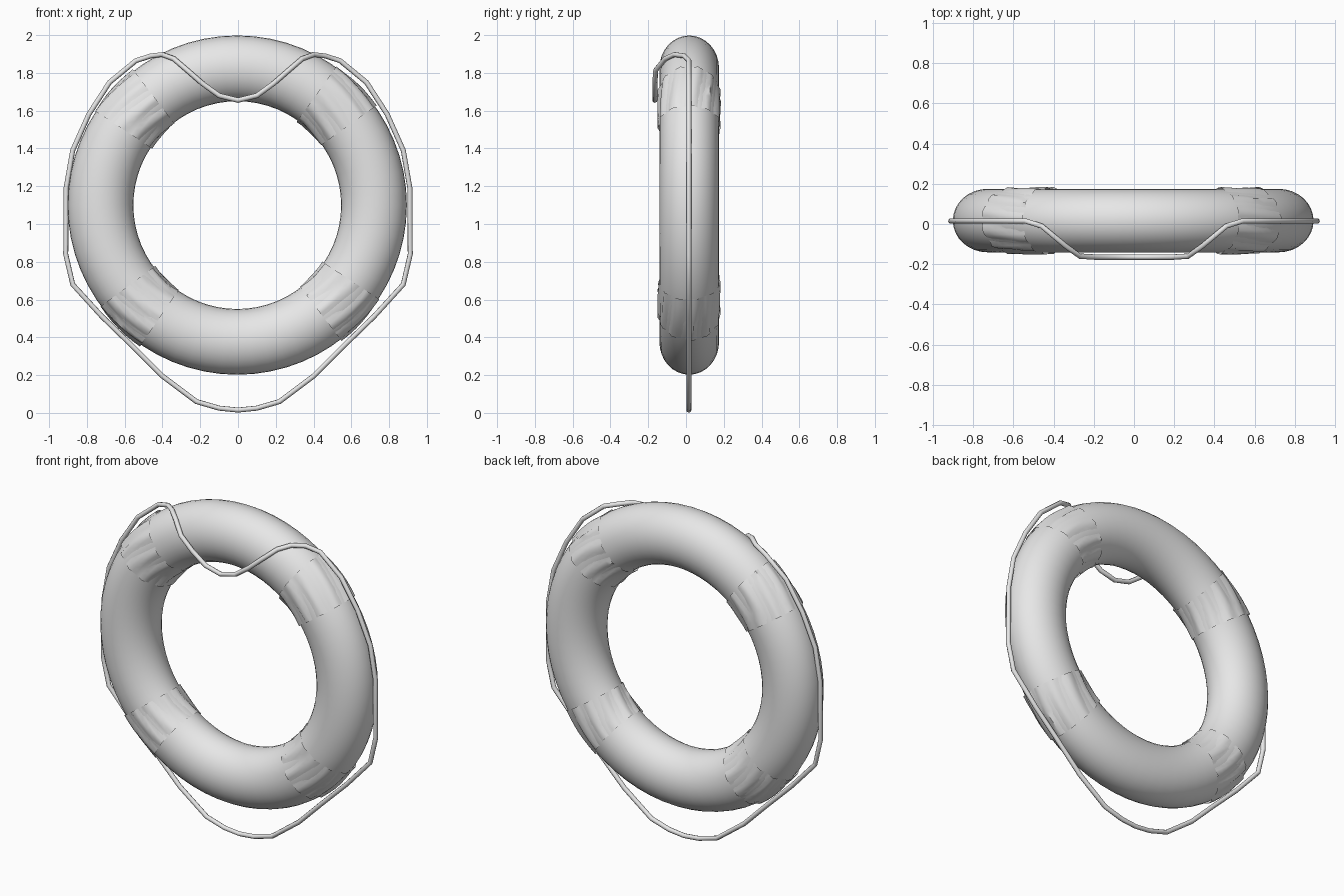
import bpy, bmesh, math, random
from mathutils import Vector

cube = bpy.data.objects.get("Cube")
if cube:
    bpy.data.objects.remove(cube, do_unlink=True)

random.seed(4)
CENTRE = Vector((-0.004, 0.017, 1.1))
MAJOR, RADIAL, DEPTH = 0.724, 0.174, 0.158

grey = bpy.data.materials.new("plain grey")
grey.use_nodes = True
grey.diffuse_color = (0.8, 0.8, 0.8, 1)
grey.node_tree.nodes["Principled BSDF"].inputs["Base Color"].default_value = (0.8, 0.8, 0.8, 1)


def ring_point(u, v, lift=0.0):
    """Point on the oval tube: u runs round the ring, v round the tube."""
    r = MAJOR + (RADIAL + lift) * math.cos(v)
    y = (DEPTH + lift) * math.sin(v)
    return CENTRE + Vector((r * math.cos(u), y, r * math.sin(u)))


def tube_surface(name, us, sides, lift, closed, angle):
    """Skin a stretch of the tube, lifted by lift(row, side)."""
    bm = bmesh.new()
    rows = [[bm.verts.new(ring_point(u, math.tau * j / sides, lift(i, j)))
             for j in range(sides)] for i, u in enumerate(us)]
    pairs = list(zip(rows, rows[1:]))
    if closed:
        pairs.append((rows[-1], rows[0]))
    for a, b in pairs:
        for j in range(sides):
            k = (j + 1) % sides
            bm.faces.new((a[j], a[k], b[k], b[j]))
    bmesh.ops.recalc_face_normals(bm, faces=bm.faces)
    # An open strip must face away from the core of the tube
    face = next(iter(bm.faces))
    mid = face.calc_center_median() - CENTRE
    core = Vector((mid.x, 0, mid.z)).normalized() * MAJOR
    if face.normal.dot(mid - core) < 0:
        bmesh.ops.reverse_faces(bm, faces=bm.faces)
    mesh = bpy.data.meshes.new(name)
    bm.to_mesh(mesh)
    bm.free()
    mesh.materials.append(grey)
    obj = bpy.data.objects.new(name, mesh)
    bpy.context.collection.objects.link(obj)
    smooth(obj, angle)
    return obj


def smooth(obj, angle):
    bpy.ops.object.select_all(action="DESELECT")
    obj.select_set(True)
    bpy.context.view_layer.objects.active = obj
    bpy.ops.object.shade_smooth_by_angle(angle=math.radians(angle))


# Buoyant ring
tube_surface("float_ring", [math.tau * i / 64 for i in range(64)], 32,
             lambda i, j: 0.0, True, 60)

# Four creased wraps, with folds that run across each band
wraps = {"upper_left_wrap": 45, "upper_right_wrap": 137,
         "lower_right_wrap": 226, "lower_left_wrap": 317}
ROWS, SIDES, HALF = 7, 44, 0.165
for name, degrees in wraps.items():
    mid = math.radians(degrees)
    us = [mid - HALF + 2 * HALF * i / (ROWS - 1) for i in range(ROWS)]
    phases = [random.uniform(-0.7, 0.7) for _ in range(SIDES)]
    slant = random.choice((-0.5, 0.5))

    def folds(i, j):
        across = i / (ROWS - 1) - 0.5
        wave = math.sin(math.tau * j / 4 + phases[j] + slant * 5 * across)
        return 0.004 + 0.007 * wave

    tube_surface(name, us, SIDES, folds, False, 50)

# Grab rope: one half is listed from top to bottom, the other is mirrored
FRONT, SIDE = -0.165, 0.015
half = [(0.10, FRONT, 1.68), (0.19, FRONT, 1.745), (0.27, -0.16, 1.815),
        (0.34, -0.11, 1.875), (0.40, -0.06, 1.897), (0.46, -0.01, 1.89),
        (0.54, SIDE, 1.865), (0.68, SIDE, 1.75), (0.79, SIDE, 1.58),
        (0.875, SIDE, 1.39), (0.91, SIDE, 1.19), (0.912, SIDE, 0.84),
        (0.875, SIDE, 0.68), (0.72, SIDE, 0.51), (0.55, SIDE, 0.345),
        (0.40, SIDE, 0.195), (0.22, SIDE, 0.06), (0.10, SIDE, 0.025)]
path = [(0, FRONT, 1.655)] + half + [(0, SIDE, 0.015)]
path += [(-x, y, z) for x, y, z in reversed(half)]

curve = bpy.data.curves.new("grab_rope", "CURVE")
curve.dimensions = "3D"
curve.bevel_depth = 0.0135
curve.bevel_resolution = 2
spline = curve.splines.new("POLY")
spline.points.add(len(path) - 1)
for point, co in zip(spline.points, path):
    point.co = (*co, 1)
spline.use_cyclic_u = True
curve.materials.append(grey)
rope = bpy.data.objects.new("grab_rope", curve)
bpy.context.collection.objects.link(rope)
bpy.ops.object.select_all(action="DESELECT")
rope.select_set(True)
bpy.context.view_layer.objects.active = rope
bpy.ops.object.convert(target="MESH")
smooth(bpy.context.view_layer.objects.active, 50)
